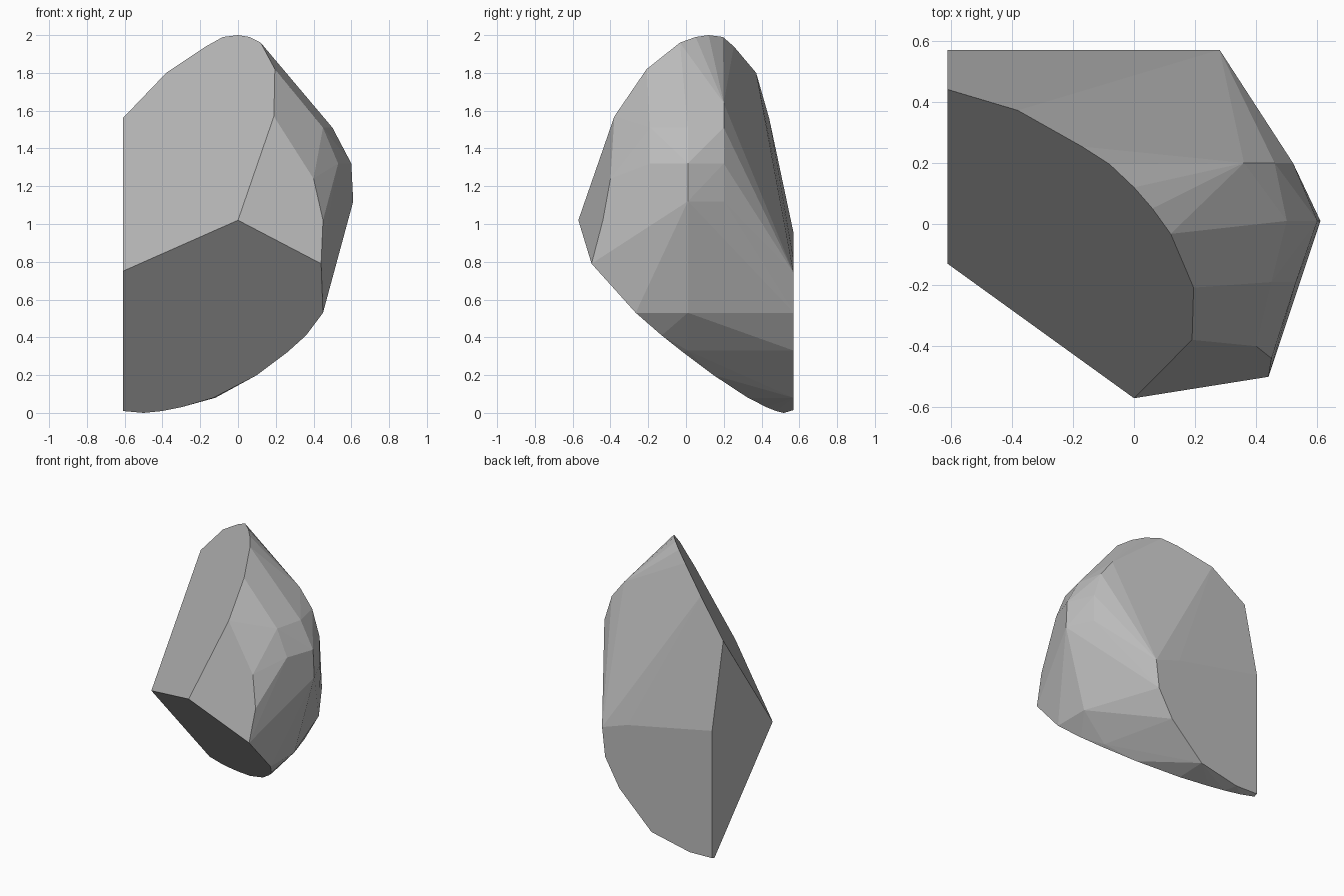
import bpy
import bmesh
import math

if "Cube" in bpy.data.objects:
    bpy.data.objects.remove(bpy.data.objects["Cube"])

LEFT, BACK = -0.61, 0.57        # flat fracture planes on the left and back
CORNER_Y, CORNER_Z = -0.57, 1.02  # front corner where three cuts meet


def on_cut(slope_x, slope_z, outline):
    """Place an (x, z) outline on a sloped cut through the front corner."""
    return [(x, CORNER_Y + slope_x * x + slope_z * (z - CORNER_Z), z)
            for x, z in outline]


points = []

# Large upper cut
points += on_cut(-1.033, 0.704, [
    (0, 1.02), (LEFT, 0.75), (LEFT, 1.56), (-0.38, 1.8), (-0.17, 1.94),
    (-0.08, 1.99), (0, 2.0), (0.06, 1.99), (0.12, 1.96), (0.195, 1.82), (0.19, 1.57)])

# Lower cut with curved bottom rim
points += on_cut(-0.317, -0.911, [
    (LEFT, 0.01), (-0.5, 0), (-0.4, 0.01), (-0.3, 0.03), (-0.13, 0.08),
    (0.1, 0.2), (0.26, 0.32), (0.36, 0.41), (0.45, 0.53), (0.44, 0.79)])

# Small right cut
points += on_cut(0.289, 0.248, [(0.4, 1.24), (0.45, 1.02)])

# Flat back
points += [(x, BACK, z) for x, z in [
    (LEFT, 0.95), (LEFT, 0.02), (-0.43, 0.015), (-0.12, 0.08),
    (0.14, 0.33), (0.255, 0.53), (0.28, 0.74), (0.076, 0.81)]]

# Weathered outer shell
points += [
    (0.45, -0.19, 1.51), (0.5, 0.01, 1.51), (0.46, 0.2, 1.51),
    (0.53, -0.19, 1.32), (0.6, 0.01, 1.32), (0.52, 0.2, 1.32),
    (0.54, -0.19, 1.12), (0.61, 0.01, 1.12), (0.52, 0.2, 1.12),
    (0.34, 0.01, 1.7), (0.27, 0.15, 1.74), (0.36, 0.2, 1.64),
    (0.45, 0.01, 0.53), (0.27, 0.01, 0.33)]

# Wrap the points in one faceted stone
bm = bmesh.new()
for p in points:
    bm.verts.new(p)
result = bmesh.ops.convex_hull(bm, input=bm.verts[:])
unused = {v for v in result["geom_interior"] + result["geom_unused"]
          if isinstance(v, bmesh.types.BMVert) and not v.link_faces}
bmesh.ops.delete(bm, geom=list(unused), context='VERTS')
bmesh.ops.dissolve_limit(bm, angle_limit=math.radians(1.5),
                         verts=bm.verts[:], edges=bm.edges[:])
bmesh.ops.recalc_face_normals(bm, faces=bm.faces[:])

mesh = bpy.data.meshes.new("stone_fragment")
bm.to_mesh(mesh)
bm.free()

stone = bpy.data.materials.new("stone_grey")
stone.diffuse_color = (0.5, 0.5, 0.5, 1)
stone.use_nodes = True
stone.node_tree.nodes["Principled BSDF"].inputs["Base Color"].default_value = stone.diffuse_color
mesh.materials.append(stone)
bpy.context.collection.objects.link(bpy.data.objects.new("stone_fragment", mesh))
